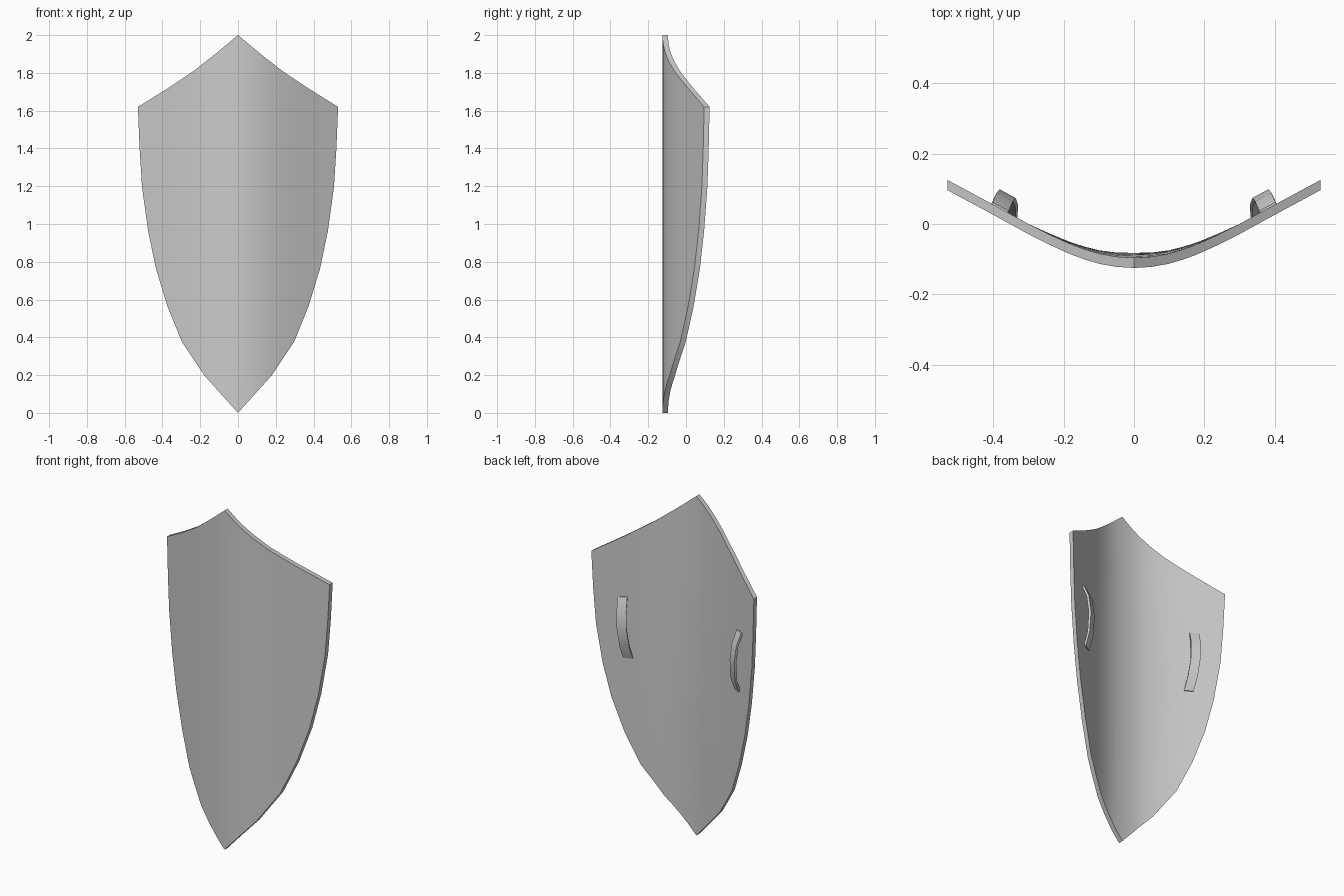
import bpy, bmesh, math
from mathutils import Vector

if "Cube" in bpy.data.objects:
    bpy.data.objects.remove(bpy.data.objects["Cube"])

# outline and cross-section profiles (half of the shield, x >= 0)
BOTTOM = [(0, 0), (.18, .2), (.297, .376), (.372, .56), (.434, .762),
          (.476, .963), (.508, 1.196), (.521, 1.4), (.53, 1.62)]
TOP = [(0, 2), (.12, 1.9), (.235, 1.81), (.38, 1.713), (.53, 1.62)]
CURVE = [(0, -.125), (.05, -.122), (.1, -.113), (.16, -.095), (.22, -.069),
         (.3, -.029), (.4, .026), (.53, .096)]
COLUMNS = [0, .05, .1, .14, .18, .235, .297, .372, .434, .476, .508, .521, .53]
ROWS = 8
THICK = .029


def lerp(profile, x):
    x = abs(x)
    for (x0, v0), (x1, v1) in zip(profile, profile[1:]):
        if x <= x1:
            return v0 + (v1 - v0) * (x - x0) / (x1 - x0)
    return profile[-1][1]


def finish(bm, name, angle):
    bmesh.ops.remove_doubles(bm, verts=bm.verts, dist=.0005)
    bmesh.ops.recalc_face_normals(bm, faces=bm.faces)
    mesh = bpy.data.meshes.new(name)
    bm.to_mesh(mesh)
    bm.free()
    obj = bpy.data.objects.new(name, mesh)
    bpy.context.collection.objects.link(obj)
    bpy.ops.object.select_all(action='DESELECT')
    obj.select_set(True)
    bpy.context.view_layer.objects.active = obj
    bpy.ops.object.shade_smooth_by_angle(angle=math.radians(angle))
    return obj


# curved shield plate: front and back sheets joined by a rim
def shield_plate():
    bm = bmesh.new()
    xs = [-x for x in reversed(COLUMNS[1:])] + COLUMNS
    front, back = [], []
    for x in xs:
        lo, hi, y = lerp(BOTTOM, x), lerp(TOP, x), lerp(CURVE, x)
        fcol, bcol = [], []
        for j in range(ROWS + 1):
            t = j / ROWS
            z = lo + (hi - lo) * t
            swell = .014 * max(0, 1 - abs(x) / .3) * math.sin(math.pi * t)
            fcol.append(bm.verts.new((x, y, z)))
            bcol.append(bm.verts.new((x, y + THICK + swell, z)))
        front.append(fcol)
        back.append(bcol)
    for i in range(len(xs) - 1):
        for sheet in (front, back):
            a, b = sheet[i], sheet[i + 1]
            for j in range(ROWS):
                bm.faces.new((a[j], b[j], b[j + 1], a[j + 1]))
        for j in (0, ROWS):
            bm.faces.new((front[i][j], front[i + 1][j], back[i + 1][j], back[i][j]))
    return finish(bm, "shield_plate", 40)


# bowed grip strap: (x centre, z, height above the back)
STRAP = [(.382, 1.36, -.008), (.384, 1.29, .022), (.382, 1.19, .034),
         (.37, 1.08, .022), (.356, 1.0, -.008)]


def grip_strap(side, name):
    bm = bmesh.new()
    tangent, normal = Vector((.88, .475, 0)), Vector((-.475, .88, 0))
    rings = []
    for x, z, h in STRAP:
        base = Vector((x, lerp(CURVE, x) + THICK, z))
        ring = []
        for u, v in ((-.026, 0), (.026, 0), (.026, .013), (-.026, .013)):
            p = base + tangent * u + normal * (h + v)
            ring.append(bm.verts.new((p.x * side, p.y, p.z)))
        rings.append(ring)
    for a, b in zip(rings, rings[1:]):
        for k in range(4):
            n = (k + 1) % 4
            bm.faces.new((a[k], a[n], b[n], b[k]))
    bm.faces.new(rings[0])
    bm.faces.new(rings[-1])
    return finish(bm, name, 35)


shield_plate()
grip_strap(1, "grip_strap_right")
grip_strap(-1, "grip_strap_left")
